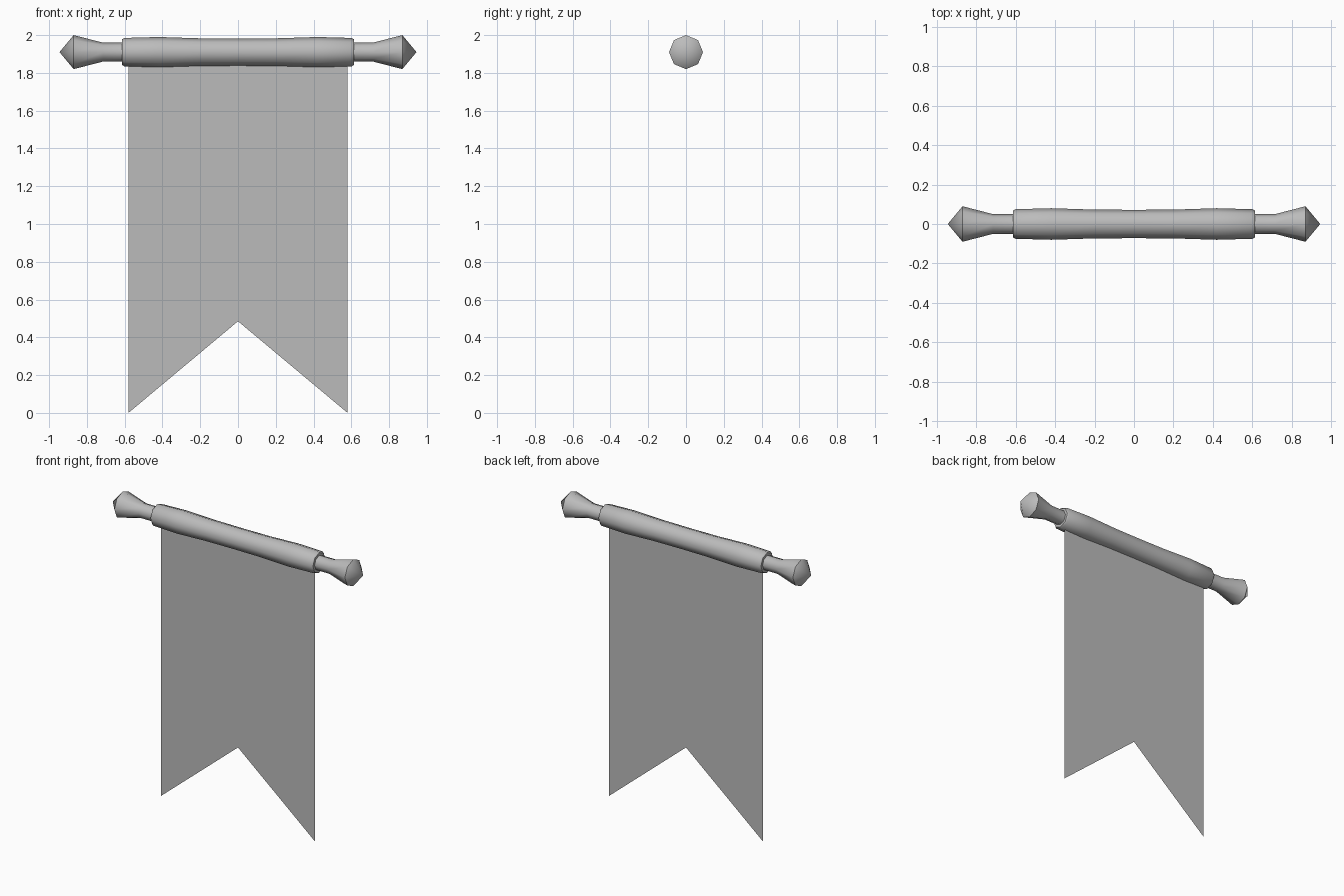
import bpy, bmesh, math

if "Cube" in bpy.data.objects:
    bpy.data.objects.remove(bpy.data.objects["Cube"])

AXIS_Z = 1.91
SIDES = 8

grey = bpy.data.materials.new("plain grey")
grey.diffuse_color = (0.5, 0.5, 0.5, 1)
grey.use_nodes = True
grey.node_tree.nodes["Principled BSDF"].inputs["Base Color"].default_value = grey.diffuse_color


def finish(name, bm):
    bmesh.ops.recalc_face_normals(bm, faces=bm.faces)
    mesh = bpy.data.meshes.new(name)
    bm.to_mesh(mesh)
    bm.free()
    mesh.materials.append(grey)
    obj = bpy.data.objects.new(name, mesh)
    bpy.context.collection.objects.link(obj)
    return obj


def turned(name, half_profile):
    """Lathe a mirrored (x, radius) profile about the horizontal axis."""
    profile = [(-x, r) for x, r in half_profile]
    profile += [(x, r) for x, r in reversed(half_profile) if x > 0]
    bm = bmesh.new()
    rings = []
    for x, r in profile:
        count = SIDES if r > 0 else 1
        rings.append([bm.verts.new((x, r * math.sin(math.tau * i / SIDES),
                                    AXIS_Z + r * math.cos(math.tau * i / SIDES)))
                      for i in range(count)])
    for a, b in zip(rings, rings[1:]):
        for i in range(SIDES):
            j = (i + 1) % SIDES
            quad = [a[i % len(a)], a[j % len(a)], b[j % len(b)], b[i % len(b)]]
            bm.faces.new(list(dict.fromkeys(quad)))
    obj = finish(name, bm)
    bpy.ops.object.select_all(action='DESELECT')
    obj.select_set(True)
    bpy.context.view_layer.objects.active = obj
    bpy.ops.object.shade_smooth_by_angle(angle=math.radians(50))
    return obj


# Pole with flared, pointed finials at both ends
turned("pole", [(0.945, 0), (0.87, 0.09), (0.715, 0.05), (0.6, 0.05)])

# Rolled cloth sleeve, slightly waisted in the middle, with closed ends
turned("cloth_sleeve", [(0.613, 0.045), (0.613, 0.068), (0.602, 0.075),
                        (0.42, 0.08), (0.2, 0.073), (0, 0.072)])

# Hanging cloth: a single sheet with a swallowtail notch
bm = bmesh.new()
outline = [(-0.58, AXIS_Z), (-0.58, 0), (0, 0.485), (0.58, 0), (0.58, AXIS_Z)]
left_low = [bm.verts.new((x, 0, z)) for x, z in outline]
top = bm.verts.new((0, 0, AXIS_Z))
v = left_low
bm.faces.new((v[0], v[1], v[2], top))
bm.faces.new((top, v[2], v[3], v[4]))
finish("banner_cloth", bm)
